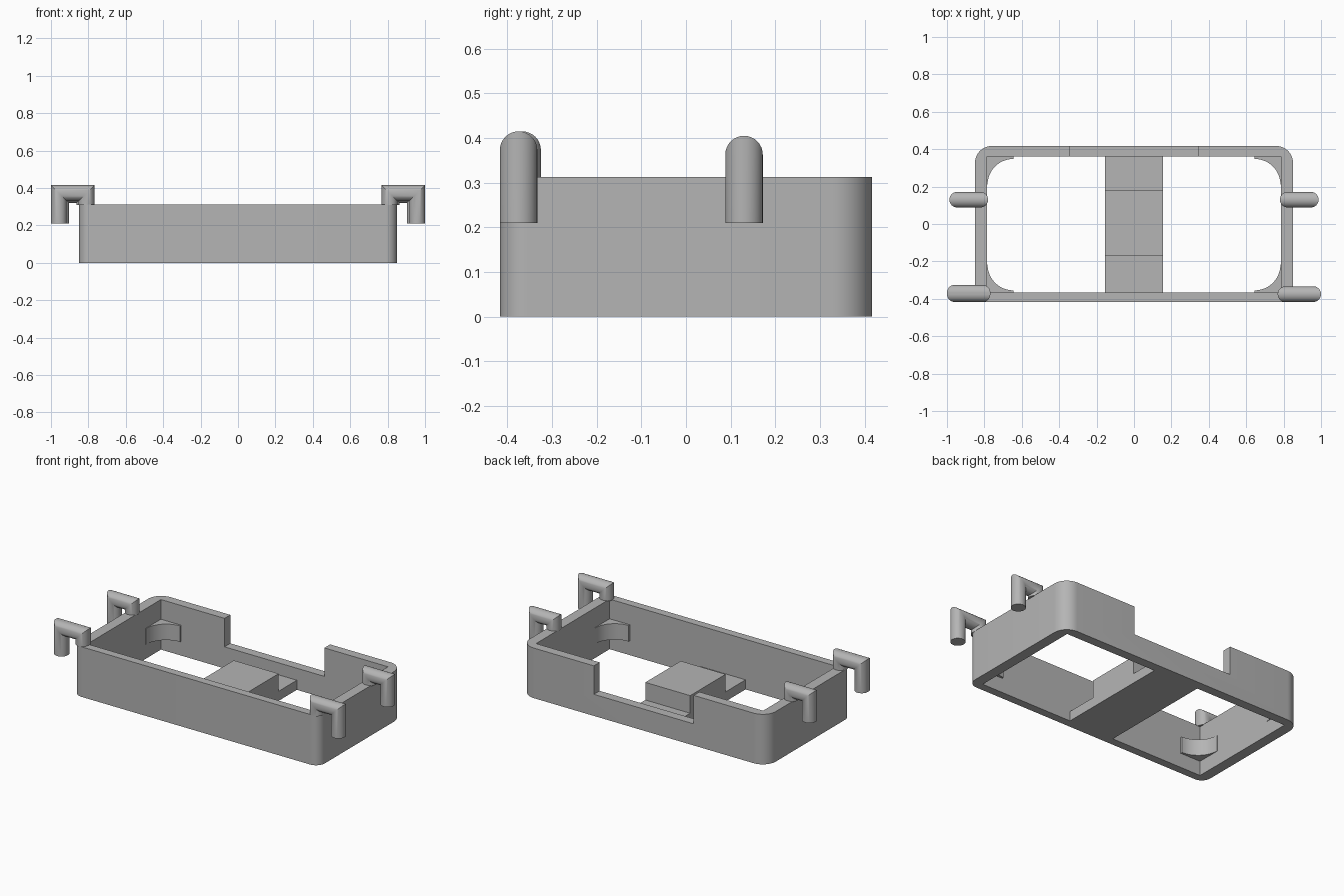
import bpy, bmesh
from math import sin, cos, pi, radians
from mathutils import Vector

if "Cube" in bpy.data.objects:
    bpy.data.objects.remove(bpy.data.objects["Cube"])

grey = bpy.data.materials.new("light_grey")
grey.use_nodes = True
COLOR = (0.46, 0.46, 0.46, 1)
grey.diffuse_color = COLOR
grey.node_tree.nodes["Principled BSDF"].inputs["Base Color"].default_value = COLOR


def finish(bm, name, smooth=False):
    bmesh.ops.recalc_face_normals(bm, faces=bm.faces)
    mesh = bpy.data.meshes.new(name)
    bm.to_mesh(mesh)
    bm.free()
    mesh.materials.append(grey)
    ob = bpy.data.objects.new(name, mesh)
    bpy.context.collection.objects.link(ob)
    if smooth:
        shade(ob)
    return ob


def select(ob):
    bpy.ops.object.select_all(action='DESELECT')
    ob.select_set(True)
    bpy.context.view_layer.objects.active = ob


def shade(ob):
    select(ob)
    bpy.ops.object.shade_smooth_by_angle(angle=radians(30))


def prism(name, points, depth, smooth=False):
    """Extrude a flat outline of 3D points along a depth vector."""
    bm = bmesh.new()
    face = bm.faces.new([bm.verts.new(p) for p in points])
    ext = bmesh.ops.extrude_face_region(bm, geom=[face])
    verts = [g for g in ext["geom"] if isinstance(g, bmesh.types.BMVert)]
    bmesh.ops.translate(bm, verts=verts, vec=Vector(depth))
    return finish(bm, name, smooth)


def box(name, x0, x1, y0, y1, z0, z1):
    outline = [(x0, y0, z0), (x1, y0, z0), (x1, y1, z0), (x0, y1, z0)]
    return prism(name, outline, (0, 0, z1 - z0))


def arc(cx, cy, r, start, steps=12):
    angles = [start + pi / 2 * i / steps for i in range(steps + 1)]
    return [(cx + r * cos(a), cy + r * sin(a)) for a in angles]


# Tray wall: rounded outline, open centre, notch in the back
W, D, H = 0.85, 0.417, 0.313
IN_X, IN_FRONT, IN_BACK = 0.785, -0.367, 0.36
outline = []
for sx, sy, r, start in ((1, 1, 0.09, 0), (-1, 1, 0.09, pi / 2),
                         (-1, -1, 0.06, pi), (1, -1, 0.06, 1.5 * pi)):
    outline += arc(sx * (W - r), sy * (D - r), r, start)
tray = prism("tray_wall", [(x, y, 0) for x, y in outline], (0, 0, H))
cutters = [box("centre_cutter", -IN_X, IN_X, IN_FRONT, IN_BACK, -0.1, 0.5),
           box("notch_cutter", -0.345, 0.345, 0.3, 0.5, 0.135, 0.5)]
for cutter in cutters:
    cutter.hide_render = True
    mod = tray.modifiers.new("cut", 'BOOLEAN')
    mod.operation = 'DIFFERENCE'
    mod.solver = 'EXACT'
    mod.object = cutter
    select(tray)
    bpy.ops.object.modifier_apply(modifier=mod.name)
    bpy.data.objects.remove(cutter)
shade(tray)

# Stepped bridge across the middle
profile = [(IN_FRONT, 0), (IN_BACK, 0), (IN_BACK, 0.06), (0.18, 0.06),
           (0.18, 0.17), (-0.17, 0.17), (-0.17, 0.06), (IN_FRONT, 0.06)]
prism("centre_bridge", [(-0.155, y, z) for y, z in profile], (0.31, 0, 0))

# Concave braces in the inner corners
for sx, side in ((1, "left"), (-1, "right")):
    for sy, wall, end in ((1, IN_BACK, "back"), (-1, IN_FRONT, "front")):
        cx, cy = sx * 0.645, wall - sy * 0.15
        curve = [(cx + sx * x, cy + sy * y) for x, y in arc(0, 0, 0.138, 0)]
        pts = [(sx * IN_X, wall), (sx * IN_X, cy)] + curve + [(cx, wall)]
        prism(f"{end}_{side}_brace", [(x, y, 0.09) for x, y in pts], (0, 0, 0.1), True)


# Mitred round hooks over the side walls
def hook(name, side, y, inner, outer, top, r=0.042, sides=32):
    path = [(outer, 0.21, 1, 0), (outer, top, 1, 1),
            (inner, top, -1, 1), (inner, H - 0.003, -1, 0)]
    bm = bmesh.new()
    rings = []
    for px, pz, mx, mz in path:
        ring = []
        for i in range(sides):
            a = 2 * pi * i / sides
            k = r * cos(a)
            ring.append(bm.verts.new((side * (px + mx * k), y + r * sin(a), pz + mz * k)))
        rings.append(ring)
    for a, b in zip(rings, rings[1:]):
        for i in range(sides):
            j = (i + 1) % sides
            bm.faces.new((a[i], a[j], b[j], b[i]))
    bm.faces.new(rings[0])
    bm.faces.new(rings[-1])
    finish(bm, name, True)


for side, label in ((1, "left"), (-1, "right")):
    hook(f"front_{label}_hook", side, -0.375, 0.81, 0.958, 0.373)
    hook(f"back_{label}_hook", side, 0.13, 0.822, 0.945, 0.363)
# Second strand of the doubled hook
hook("front_right_hook_strand", -1, -0.367, 0.81, 0.958, 0.373)
